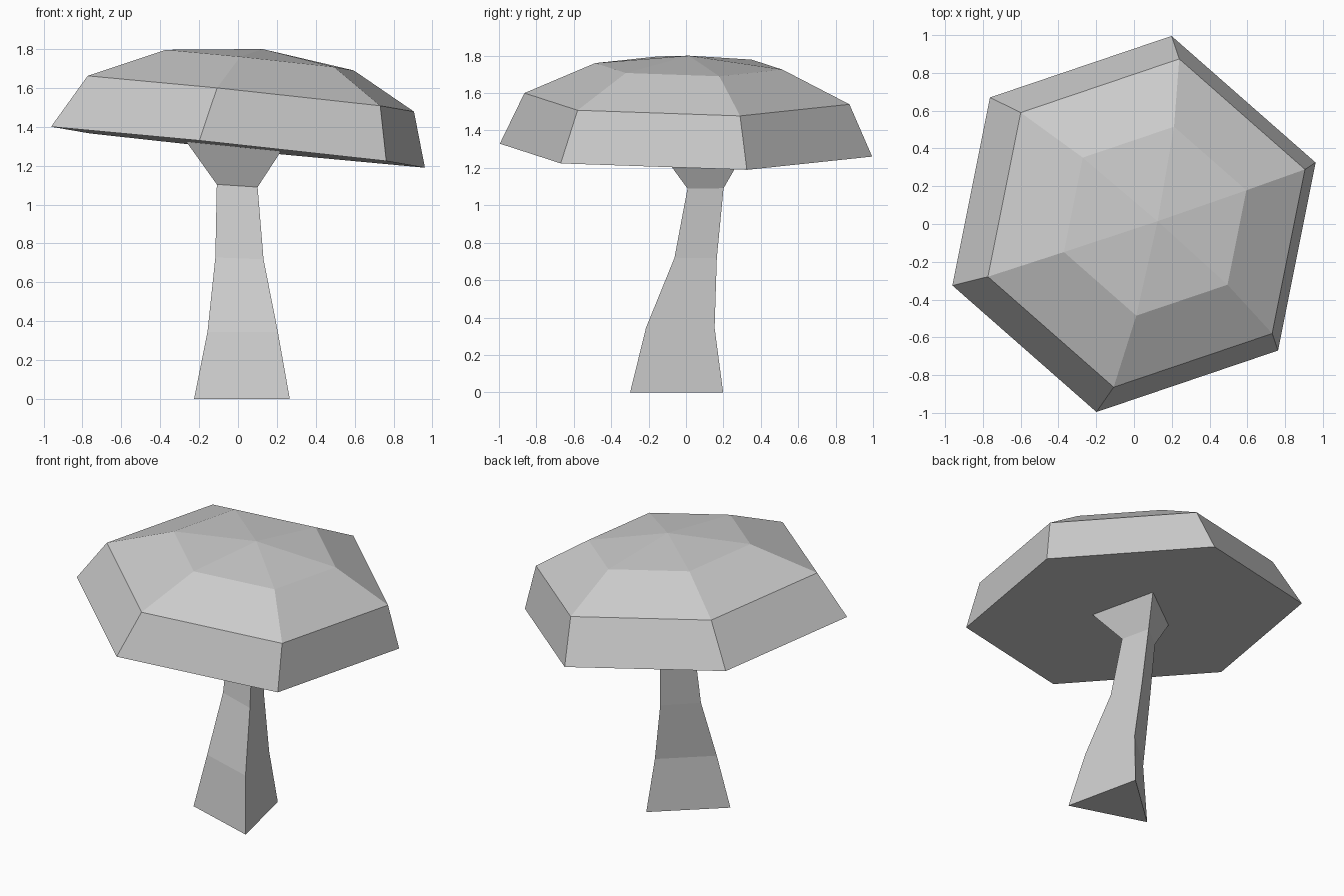
import bpy
import bmesh
from math import cos, sin, radians

cube = bpy.data.objects.get("Cube")
if cube:
    bpy.data.objects.remove(cube, do_unlink=True)

# Single flat colour
GREY = (0.6, 0.6, 0.6, 1.0)
grey = bpy.data.materials.new("light_grey")
grey.use_nodes = True
grey.diffuse_color = GREY
bsdf = next(n for n in grey.node_tree.nodes if n.type == 'BSDF_PRINCIPLED')
bsdf.inputs["Base Color"].default_value = GREY


def loft(name, sides, start, rings, tip=None):
    """Skin polygon rings (cx, cy, cz, rx, ry, tilt); end in a tip or a flat lid."""
    bm = bmesh.new()
    loops = []
    for cx, cy, cz, rx, ry, tilt in rings:
        loop = []
        for i in range(sides):
            a = radians(start + 360 * i / sides)
            dx, dy = rx * cos(a), ry * sin(a)
            loop.append(bm.verts.new((cx + dx, cy + dy, cz - tilt * (dx + 0.13 * dy))))
        loops.append(loop)
    for low, high in zip(loops, loops[1:]):
        for i in range(sides):
            j = (i + 1) % sides
            bm.faces.new((low[i], low[j], high[j], high[i]))
    bm.faces.new(loops[0][::-1])
    if tip:
        top = bm.verts.new(tip)
        for i in range(sides):
            bm.faces.new((loops[-1][i], loops[-1][(i + 1) % sides], top))
    else:
        bm.faces.new(loops[-1])
    bmesh.ops.recalc_face_normals(bm, faces=bm.faces)
    mesh = bpy.data.meshes.new(name)
    bm.to_mesh(mesh)
    bm.free()
    mesh.materials.append(grey)
    obj = bpy.data.objects.new(name, mesh)
    bpy.context.collection.objects.link(obj)
    return obj


# Three-sided leaning stem, flared where it meets the cap
loft("stem", 3, -47.5, [
    (0.065, -0.082, 0.0, 0.298, 0.294, 0.0),
    (0.057, -0.054, 0.345, 0.219, 0.217, 0.0),
    (0.030, 0.037, 0.722, 0.150, 0.134, 0.04),
    (0.015, 0.092, 1.095, 0.127, 0.114, 0.07),
    (0.022, 0.063, 1.296, 0.298, 0.261, 0.105),
])

# Six-sided tilted cap with a flat underside
loft("cap", 6, 18.7, [
    (0.0, 0.0, 1.295, 1.015, 1.015, 0.105),
    (0.066, 0.005, 1.57, 0.886, 0.886, 0.105),
    (0.112, 0.015, 1.743, 0.51, 0.51, 0.105),
], tip=(0.125, 0.015, 1.80))
